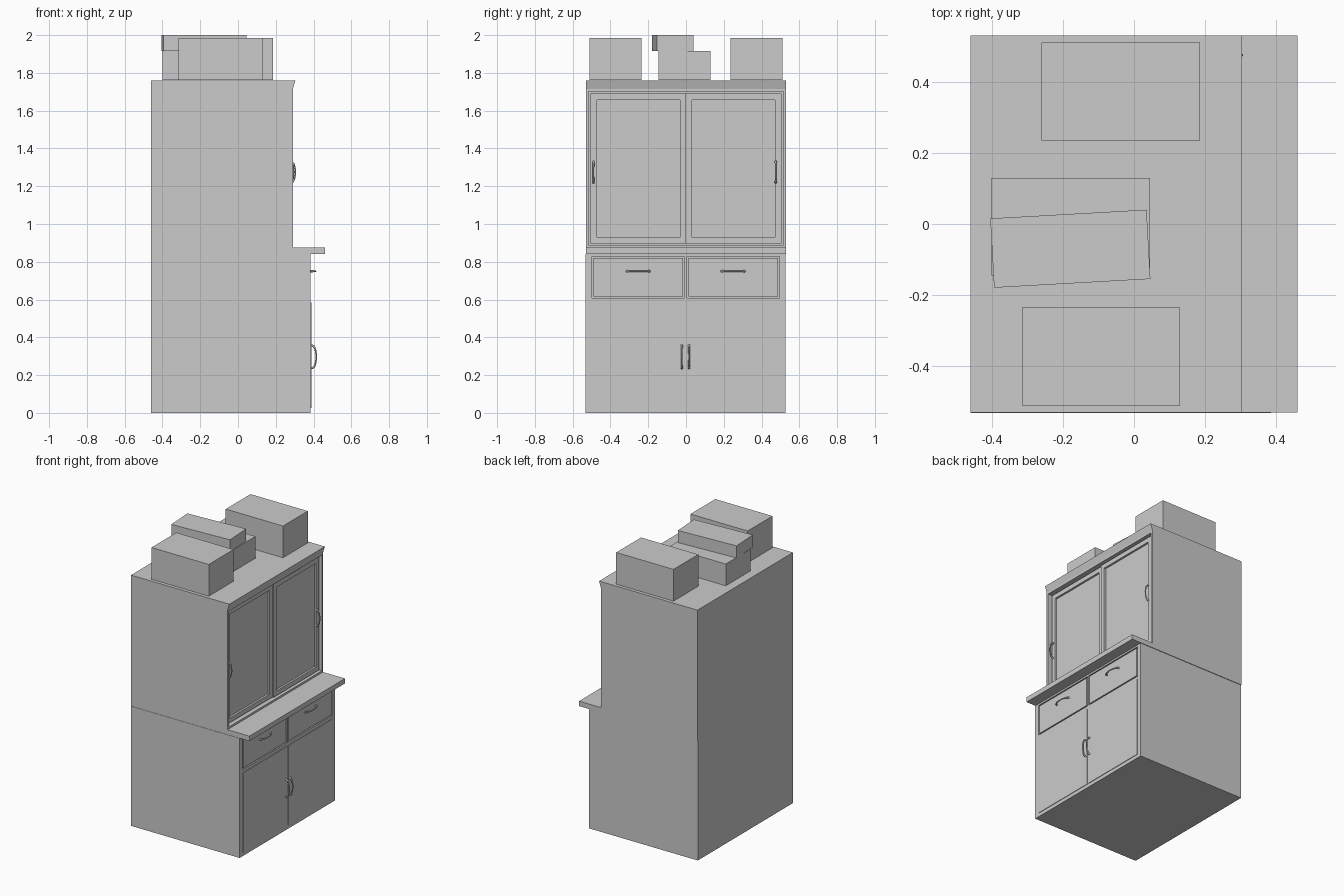
import bpy, bmesh, math
from mathutils import Matrix, Vector

default = bpy.data.objects.get("Cube")
if default:
    bpy.data.objects.remove(default, do_unlink=True)

# One plain grey for everything
GREY = (0.6, 0.6, 0.6, 1.0)
mat = bpy.data.materials.new("plain grey")
mat.use_nodes = True
mat.diffuse_color = GREY
mat.node_tree.nodes["Principled BSDF"].inputs["Base Color"].default_value = GREY


def box(name, xs, ys, zs, border=0, recess=0, flare=0, turn=0):
    """Box from x, y and z ranges; its +x face may be sunk inside a border,
    its top front edge flared outward, and it may be turned about z."""
    size = Vector((xs[1] - xs[0], ys[1] - ys[0], zs[1] - zs[0]))
    centre = Vector((sum(xs), sum(ys), sum(zs))) / 2
    bm = bmesh.new()
    bmesh.ops.create_cube(bm, size=1, matrix=Matrix.Diagonal(size).to_4x4())
    bm.normal_update()
    if border:
        front = [f for f in bm.faces if f.normal.x > 0.9]
        # border walls are straight: inset flat, then extrude inward
        bmesh.ops.inset_region(bm, faces=front, thickness=border)
        out = bmesh.ops.extrude_face_region(bm, geom=front)
        moved = [v for v in out["geom"] if isinstance(v, bmesh.types.BMVert)]
        bmesh.ops.translate(bm, verts=moved, vec=(-recess, 0, 0))
        bmesh.ops.delete(bm, geom=[f for f in front if f.is_valid], context='FACES_ONLY')
        bmesh.ops.recalc_face_normals(bm, faces=bm.faces)
    for v in bm.verts:
        if v.co.x > 0 and v.co.z > 0:
            v.co.x += flare
    mesh = bpy.data.meshes.new(name)
    bm.to_mesh(mesh)
    bm.free()
    mesh.materials.append(mat)
    ob = bpy.data.objects.new(name, mesh)
    ob.location = centre
    ob.rotation_euler.z = turn
    bpy.context.collection.objects.link(ob)
    return ob


def handle(name, x, y, z, upright=True, length=0.12, bulge=0.026):
    """Bowed pull handle, thicker at its feet."""
    curve = bpy.data.curves.new(name, 'CURVE')
    curve.dimensions = '3D'
    curve.bevel_depth = 0.004
    curve.bevel_resolution = 2
    curve.use_fill_caps = True
    steps = 12
    line = curve.splines.new('POLY')
    line.points.add(steps)
    for i, p in enumerate(line.points):
        t = i / steps
        along = -math.cos(math.pi * t) * length / 2
        out = bulge * math.sin(math.pi * t) ** 0.8
        p.co = (out, 0, along, 1) if upright else (out, along, 0, 1)
        p.radius = 1 + 0.6 * abs(2 * t - 1) ** 2
    tmp = bpy.data.objects.new(name + "_path", curve)
    bpy.context.collection.objects.link(tmp)
    graph = bpy.context.evaluated_depsgraph_get()
    mesh = bpy.data.meshes.new_from_object(tmp.evaluated_get(graph))
    bpy.data.objects.remove(tmp, do_unlink=True)
    mesh.materials.clear()
    mesh.materials.append(mat)
    mesh.shade_smooth()
    ob = bpy.data.objects.new(name, mesh)
    ob.location = (x, y, z)
    bpy.context.collection.objects.link(ob)


BACK, FACE = -0.46, 0.385
LOW, HIGH = -0.532, 0.526

# Lower cabinet: core, then a face frame leaving two drawer openings
box("lower_carcass", (BACK, 0.365), (LOW, HIGH), (0, 0.84))
box("lower_front", (0.365, FACE), (LOW, HIGH), (0, 0.608))
box("top_rail", (0.365, FACE), (LOW, HIGH), (0.828, 0.84))
for name, ys in (("right_stile", (LOW, -0.498)), ("middle_stile", (-0.008, 0.004)),
                 ("left_stile", (0.494, HIGH))):
    box(name, (0.365, FACE), ys, (0.608, 0.828))

# Drawers and lower doors, one of each per side
for side, y0, y1, pull in (("right", -0.49, -0.016, -0.022), ("left", 0.012, 0.486, 0.016)):
    box(side + "_drawer", (0.36, FACE), (y0, y1), (0.616, 0.82))
    handle(side + "_drawer_handle", FACE, (y0 + y1) / 2, 0.75, upright=False)
    box(side + "_lower_door", (FACE, FACE + 0.004), (y0 - 0.006, y1 + 0.007), (0.025, 0.585))
    handle(side + "_lower_handle", FACE + 0.003, pull, 0.297)

# Worktop ledge and upper cabinet with a sunken front
box("worktop", (BACK, 0.46), (-0.53, 0.53), (0.84, 0.875))
box("upper_carcass", (BACK, 0.29), (-0.53, 0.53), (0.875, 1.715), border=0.019, recess=0.05)
box("crown", (BACK, 0.29), (-0.53, 0.53), (1.715, 1.76), flare=0.014)

# Sliding upper doors with recessed panels, one slightly ahead
for side, ys, x, pull in (("right", (-0.505, 0.0), 0.268, -0.49),
                          ("left", (-0.002, 0.505), 0.277, 0.475)):
    box(side + "_sliding_door", (0.24, x), ys, (0.896, 1.69), border=0.046, recess=0.014)
    handle(side + "_sliding_handle", x, pull, 1.275, length=0.11)

# Storage boxes on top
box("right_storage_box", (-0.315, 0.13), (-0.51, -0.235), (1.762, 1.985))
box("left_storage_box", (-0.26, 0.185), (0.235, 0.51), (1.762, 1.985))
box("middle_storage_box", (-0.4, 0.045), (-0.145, 0.13), (1.762, 1.915))
box("turned_small_box", (-0.399, 0.041), (-0.167, 0.028), (1.915, 2.0), turn=math.radians(3.2))
